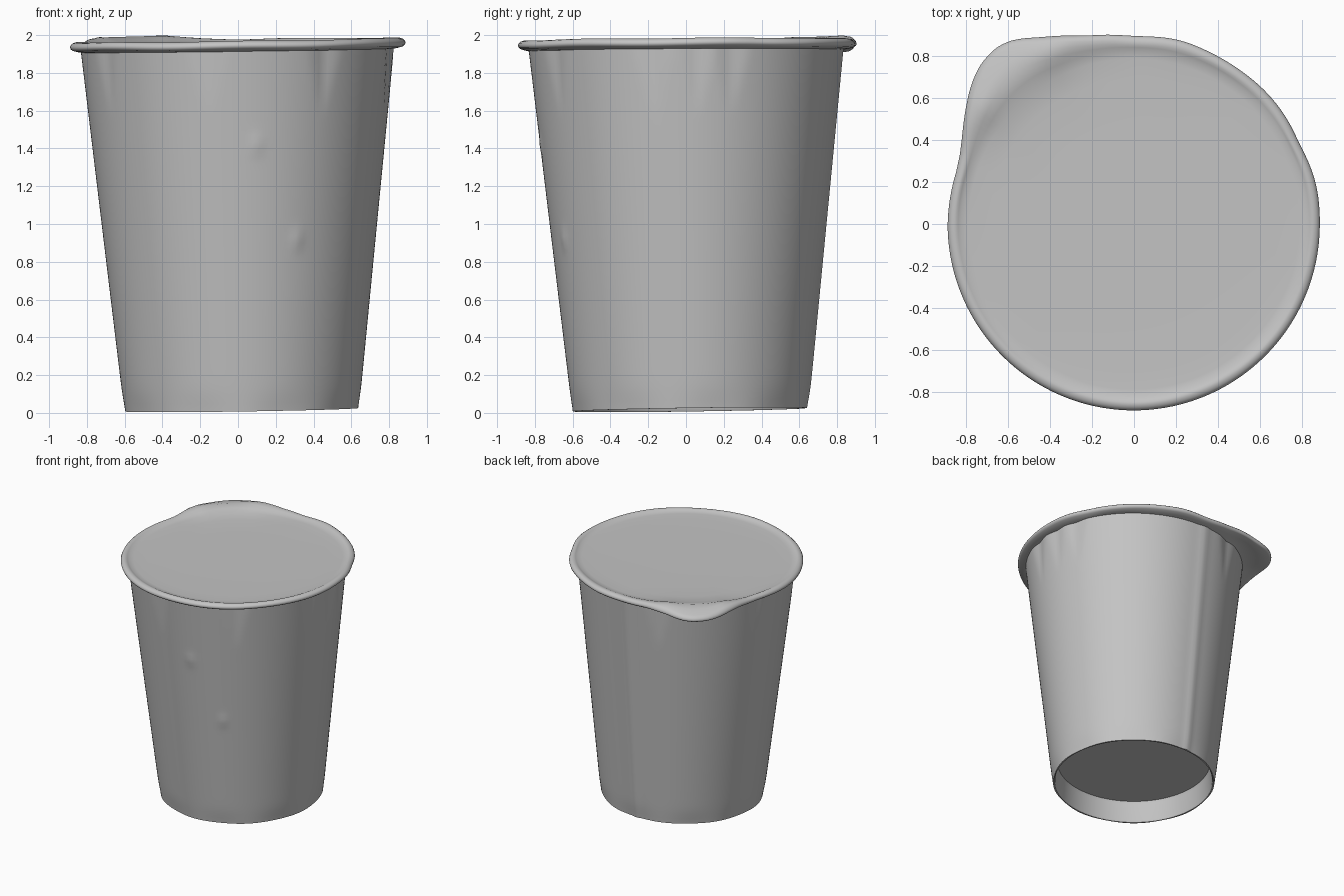
import bpy, bmesh
from math import sin, cos, radians, exp

cube = bpy.data.objects.get("Cube")
if cube:
    bpy.data.objects.remove(cube, do_unlink=True)

SEG = 180

grey = bpy.data.materials.new("plain grey")
grey.use_nodes = True
GREY = (0.55, 0.55, 0.55, 1)
grey.diffuse_color = GREY
grey.node_tree.nodes["Principled BSDF"].inputs["Base Color"].default_value = GREY


def loft(name, rings, cap_first=False, cap_last=False, angle=40):
    """Skin a list of closed rings of points into one smooth object."""
    bm = bmesh.new()
    loops = [[bm.verts.new(p) for p in ring] for ring in rings]
    for low, high in zip(loops, loops[1:]):
        for i in range(SEG):
            j = (i + 1) % SEG
            bm.faces.new((low[i], low[j], high[j], high[i]))
    for wanted, loop in ((cap_first, loops[0]), (cap_last, loops[-1])):
        if wanted:
            centre = sum((v.co for v in loop), loop[0].co * 0) / SEG
            c = bm.verts.new(centre)
            for i in range(SEG):
                bm.faces.new((loop[i], loop[(i + 1) % SEG], c))
    bmesh.ops.recalc_face_normals(bm, faces=bm.faces)
    mesh = bpy.data.meshes.new(name)
    bm.to_mesh(mesh)
    bm.free()
    obj = bpy.data.objects.new(name, mesh)
    bpy.context.collection.objects.link(obj)
    mesh.materials.append(grey)
    bpy.ops.object.select_all(action='DESELECT')
    obj.select_set(True)
    bpy.context.view_layer.objects.active = obj
    bpy.ops.object.shade_smooth_by_angle(angle=radians(angle))


def bump(value, middle, width):
    return exp(-((value - middle) / width) ** 2)


def turn(a, b):
    """Signed difference of two angles in degrees."""
    return (a - b + 180) % 360 - 180


ANGLES = [360 * i / SEG for i in range(SEG)]

# Cup wall: tapered, with pointed creases under the rim and a seam at the back
CREASES = [213, 259, 304, 348, 4, 17, 110, 165]
DENTS = [(277, 1.42), (295, 0.92)]


def wall_radius(a, z):
    r = 0.62 + (0.83 - 0.62) * z / 1.93
    fade = max(0, (z - 1.58) / 0.34)
    if fade:
        for c in CREASES:
            r -= 0.016 * fade * max(0, 1 - abs(turn(a, c)) / (1 + 6 * fade))
    for c, h in DENTS:
        r += 0.009 * bump(turn(a, c), 0, 2.5) * bump(z, h, 0.045)
    r += 0.009 * bump(turn(a, 91), 0, 3)
    # slightly uneven tuck at the foot
    r -= 0.006 * bump(z, 0.0, 0.09) * (1 + 0.5 * sin(radians(a * 9)))
    return r


def cup_ring(z, radius):
    t = z / 1.93
    shift = 0.02 - 0.024 * t
    ring = []
    for a in ANGLES:
        r = radius(a, z)
        x, y = r * cos(radians(a)) + shift, r * sin(radians(a)) + shift
        ring.append((x, y, z + 0.015 * (1 - t) * (x + y)))
    return ring


rings = [cup_ring(z, lambda a, h, r=r: r)
         for r, z in ((0.585, 0.19), (0.592, 0.17), (0.6, 0.03), (0.606, 0.016))]
heights = [0.016, 0.03, 0.06] + [0.1 + 1.83 * i / 48 for i in range(49)]
rings += [cup_ring(z, wall_radius) for z in heights]
loft("cup_wall", rings, cap_first=True, angle=50)

# Lid outline: round, with a pull tab at one back corner
OUTLINE = [(0, .887), (12, .89), (20, .884), (26, .876), (34, .886), (45, .892),
           (56, .892), (66, .896), (76, .905), (90, .895), (105, .928), (118, 1.004),
           (124, 1.064), (131, 1.07), (138, 1.036), (144, .985), (154, .912),
           (161, .884), (170, .886), (180, .89), (270, .89), (360, .887)]


def outline(a):
    a %= 360
    for (a0, r0), (a1, r1) in zip(OUTLINE, OUTLINE[1:]):
        if a0 <= a <= a1:
            return r0 + (r1 - r0) * (a - a0) / (a1 - a0)


EDGE = [sum(outline(a + d) for d in (-3, 0, 3)) / 3 for a in ANGLES]


def lid_ring(inset, z, hug):
    """Ring at a distance inside the edge; hug pulls it in to a round circle."""
    ring = []
    for a, edge in zip(ANGLES, EDGE):
        r = (edge - inset) * (1 - hug) + (0.89 - inset) * hug
        x, y = r * cos(radians(a)), r * sin(radians(a))
        # the tab rises to a ridge over the rim, then droops to its tip
        tab = min(1, max(0, edge - 0.895) / 0.1)
        lift = 0.028 * tab * bump(r, 0.9, 0.09) - 0.14 * max(0, r - 0.93)
        ripple = 0.002 * sin(radians(a * 7)) * (1 - hug)
        ring.append((x, y, z + 0.014 * x + 0.006 * y + lift + ripple))
    return ring


# Rolled lip from under the rim, round the edge, then the shallow sunken top
LIP = [(0.10, 1.915, 1), (0.06, 1.918, 1), (0.04, 1.922, 0.4), (0.015, 1.929, 0),
       (0.003, 1.938, 0), (0.0, 1.949, 0), (0.005, 1.96, 0), (0.016, 1.969, 0),
       (0.03, 1.973, 0), (0.04, 1.972, 0.3), (0.05, 1.968, 0.6), (0.065, 1.96, 0.85),
       (0.10, 1.957, 1), (0.2, 1.955, 1), (0.4, 1.953, 1), (0.65, 1.952, 1)]
loft("foil_lid", [lid_ring(*p) for p in LIP], cap_last=True, angle=60)
